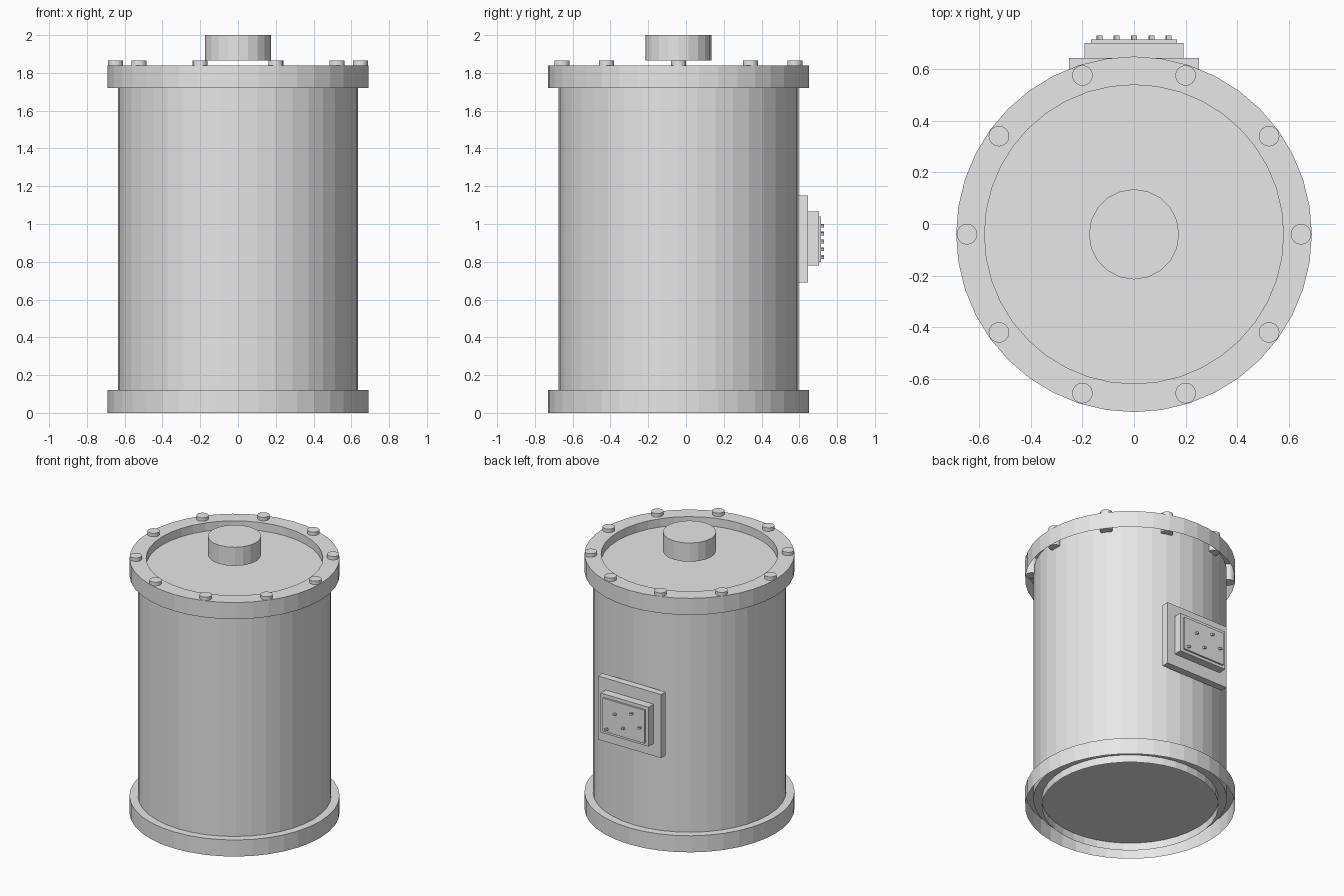
import bpy, bmesh, math
from mathutils import Matrix

cube = bpy.data.objects.get("Cube")
if cube:
    bpy.data.objects.remove(cube, do_unlink=True)

AXIS_Y = -0.04   # the drum axis sits forward to leave room for the connector
SIDES = 40

grey = bpy.data.materials.new("plain grey")
grey.use_nodes = True
colour = (0.8, 0.8, 0.8, 1)
grey.diffuse_color = colour
grey.node_tree.nodes["Principled BSDF"].inputs["Base Color"].default_value = colour


def finish(bm, name):
    mesh = bpy.data.meshes.new(name)
    bm.to_mesh(mesh)
    bm.free()
    mesh.materials.append(grey)
    obj = bpy.data.objects.new(name, mesh)
    bpy.context.collection.objects.link(obj)
    return obj


def cylinder(name, radius, z0, z1, sides, x=0, y=AXIS_Y):
    bm = bmesh.new()
    bmesh.ops.create_cone(bm, cap_ends=True, segments=sides, radius1=radius, radius2=radius,
                          depth=z1 - z0, matrix=Matrix.Translation((x, y, (z0 + z1) / 2))
                          @ Matrix.Rotation(math.pi / 2, 4, 'Z'))
    return finish(bm, name)


def box(name, half_x, y0, y1, z0, z1):
    bm = bmesh.new()
    bmesh.ops.create_cube(bm, size=1, matrix=Matrix.Translation((0, (y0 + y1) / 2, (z0 + z1) / 2))
                          @ Matrix.Diagonal((2 * half_x, y1 - y0, z1 - z0, 1)))
    return finish(bm, name)


def flange(name, z0, z1, inner=0.58, outer=0.69):
    """Ring with outer wall, top face and inner wall, open underneath."""
    bm = bmesh.new()
    profile = [(outer, z0), (outer, z1), (inner, z1), (inner, z0)]
    rings = []
    for i in range(SIDES):
        a = math.tau * i / SIDES
        rings.append([bm.verts.new((r * math.cos(a), r * math.sin(a) + AXIS_Y, z))
                      for r, z in profile])
    for i, here in enumerate(rings):
        there = rings[(i + 1) % SIDES]
        for k in range(len(profile) - 1):
            bm.faces.new((here[k], there[k], there[k + 1], here[k + 1]))
    return finish(bm, name)


# Drum with its recessed end caps, and the two flanges
cylinder("drum_body", 0.635, 0.055, 1.78, SIDES)
flange("bottom_flange", 0, 0.12)
flange("top_flange", 1.72, 1.84)

# Raised cap above the lid
cylinder("top_cap", 0.175, 1.865, 2.0, 20)

# Ring of bolts through the top flange
for i in range(10):
    a = math.tau * i / 10
    cylinder(f"flange_bolt_{i + 1}", 0.04, 1.722, 1.865, 16,
             0.648 * math.cos(a), 0.648 * math.sin(a) + AXIS_Y)

# Stepped connector on the back
box("connector_plate", 0.253, 0.594, 0.645, 0.69, 1.15)
box("connector_block", 0.192, 0.645, 0.703, 0.78, 1.065)
box("connector_face", 0.167, 0.703, 0.715, 0.80, 1.04)

# Two staggered rows of contact pins, turned slightly
tilt = Matrix.Rotation(math.radians(17), 4, 'Y')
for i, (x, z) in enumerate([(0.133, 0.825), (0, 0.866), (-0.133, 0.907),
                            (0.067, 0.95), (-0.067, 0.99)]):
    bm = bmesh.new()
    bmesh.ops.create_cube(bm, size=1, matrix=Matrix.Translation((x, 0.7225, z)) @ tilt
                          @ Matrix.Diagonal((0.02, 0.017, 0.014, 1)))
    finish(bm, f"contact_pin_{i + 1}")
